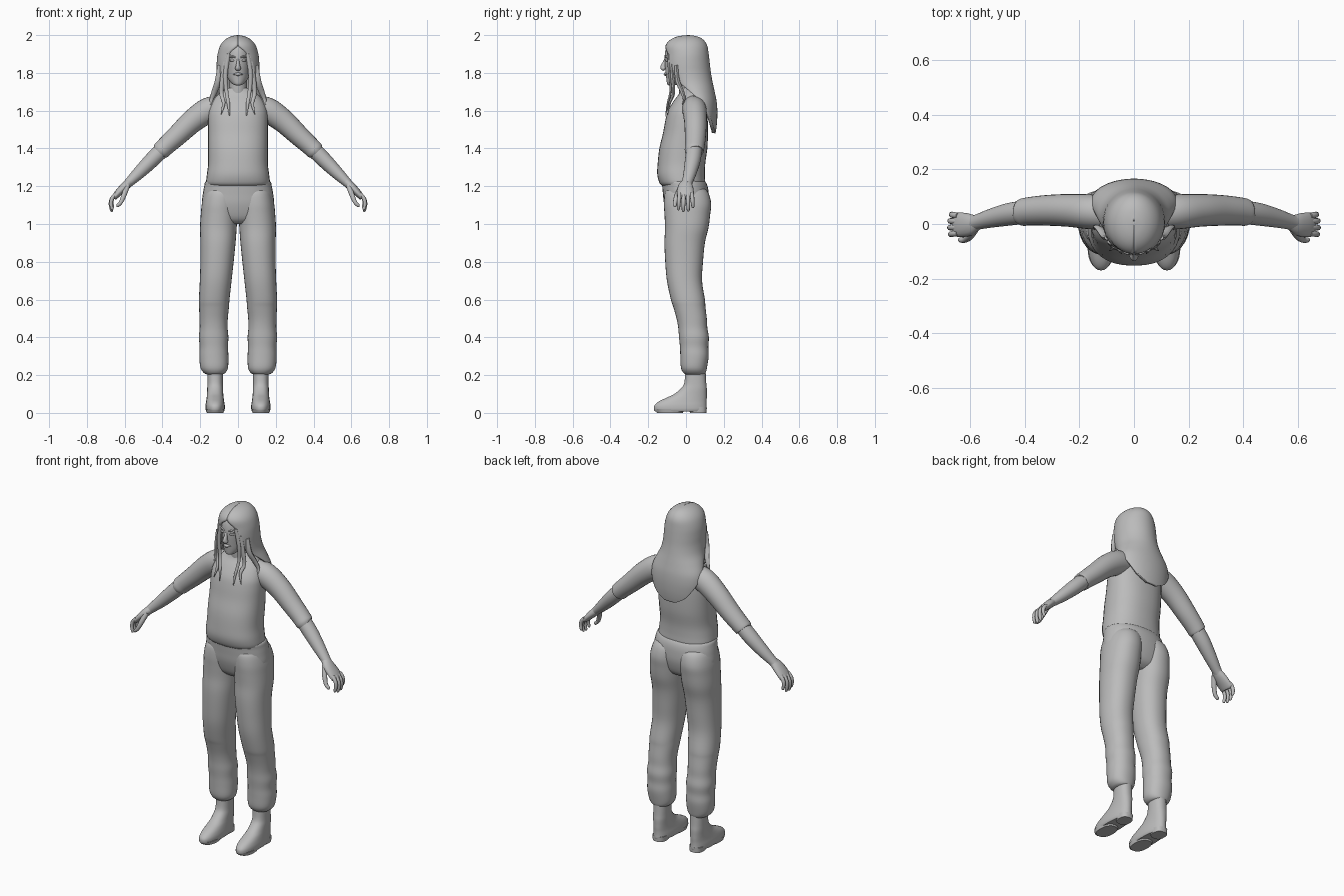
import bpy, math
from mathutils import Vector

grey = bpy.data.materials.new("plain grey")
grey.diffuse_color = (0.5, 0.5, 0.5, 1)


def spline(rows, steps=4):
    """Catmull-Rom interpolation through rows of numbers."""
    out = []
    for i in range(len(rows) - 1):
        a, b, c, d = (rows[max(0, min(len(rows) - 1, i + k))] for k in (-1, 0, 1, 2))
        for s in range(steps):
            t = s / steps
            out.append([0.5 * (2 * q + (r - p) * t + (2 * p - 5 * q + 4 * r - w) * t * t
                               + (3 * q - p - 3 * r + w) * t ** 3)
                        for p, q, r, w in zip(a, b, c, d)])
    out.append(list(rows[-1]))
    return out


def make(name, verts, faces, mirror=False, solid=0, angle=55):
    me = bpy.data.meshes.new(name)
    me.from_pydata(verts, [], faces)
    me.materials.append(grey)
    me.polygons.foreach_set("use_smooth", [True] * len(me.polygons))
    me.set_sharp_from_angle(angle=math.radians(angle))
    ob = bpy.data.objects.new(name, me)
    bpy.context.collection.objects.link(ob)
    if solid:
        m = ob.modifiers.new("thickness", 'SOLIDIFY')
        m.thickness, m.offset = solid, -1
    if mirror:
        m = ob.modifiers.new("mirror", 'MIRROR')
        m.use_mirror_merge = False
    return ob


def skin(name, rings, **kw):
    """Bridge closed rings and cap both ends."""
    n = len(rings[0])
    verts = [p for r in rings for p in r]
    faces = [(i * n + j, i * n + (j + 1) % n, (i + 1) * n + (j + 1) % n, (i + 1) * n + j)
             for i in range(len(rings) - 1) for j in range(n)]
    last = (len(rings) - 1) * n
    faces += [tuple(range(n))[::-1], tuple(range(last, last + n))]
    return make(name, verts, faces, **kw)


def power(v, e):
    return math.copysign(abs(v) ** (2 / e), v)


def loft(name, rows, e=2.0, n=32, steps=4, **kw):
    """Stack of level rings, bottom to top: z, centre x, centre y, radius x, radius y."""
    rings = [[(cx + rx * power(math.cos(2 * math.pi * j / n), e),
               cy + ry * power(math.sin(2 * math.pi * j / n), e), z) for j in range(n)]
             for z, cx, cy, rx, ry in spline(rows, steps)]
    return skin(name, rings, **kw)


def tube(name, rows, n=16, steps=4, **kw):
    """Tube along a path: x, y, z, radius across y, other radius."""
    pts = spline(rows, steps)
    rings = []
    for i, (x, y, z, ra, rb) in enumerate(pts):
        t = (Vector(pts[min(i + 1, len(pts) - 1)][:3]) - Vector(pts[max(i - 1, 0)][:3])).normalized()
        u = (Vector((0, 1, 0)) - t * t.y).normalized()
        v = t.cross(u)
        rings.append([Vector((x, y, z)) + u * ra * math.cos(2 * math.pi * j / n)
                      + v * rb * math.sin(2 * math.pi * j / n) for j in range(n)])
    return skin(name, rings, **kw)


# shirt body
loft("shirt", [(1.20, 0, -.015, .150, .105), (1.215, 0, -.019, .168, .120), (1.26, 0, -.026, .165, .126),
               (1.32, 0, -.024, .158, .126), (1.40, 0, -.014, .158, .127), (1.48, 0, -.003, .158, .119),
               (1.55, 0, .003, .158, .112), (1.60, 0, .008, .154, .103), (1.65, 0, .018, .135, .084),
               (1.69, 0, .025, .100, .062), (1.72, 0, .020, .055, .050)], e=2.3)

# sleeves with cuff, forearms
tube("sleeve", [(.09, .04, 1.62, .06, .062), (.16, .045, 1.60, .064, .068), (.24, .05, 1.545, .060, .062),
                (.32, .05, 1.47, .056, .055), (.38, .047, 1.415, .052, .050),
                (.408, .043, 1.388, .050, .048), (.413, .043, 1.383, .042, .041)], n=24, mirror=True)
tube("forearm", [(.38, .045, 1.415, .042, .042), (.45, .037, 1.345, .042, .041),
                 (.52, .022, 1.275, .035, .034), (.575, .007, 1.222, .028, .025),
                 (.59, .004, 1.208, .028, .023)], n=20, mirror=True)

# hands
tube("palm", [(.57, .007, 1.226, .024, .022), (.60, -.002, 1.198, .040, .023), (.635, -.003, 1.163, .045, .019),
              (.655, -.002, 1.140, .042, .014), (.658, -.002, 1.136, .030, .008)], mirror=True)
for k, (y, length) in enumerate([(-.034, .9), (-.012, 1), (.010, .97), (.031, .78)]):
    path = [(0, 0, .011), (.023, -.026, .011), (.030, -.056, .010), (.024, -.088, .008), (.021, -.096, .003)]
    tube("finger_%d" % (k + 1), [(.645 + dx * length, y * (1 + .25 * i / 4), 1.160 + dz * length, r, r)
                                 for i, (dx, dz, r) in enumerate(path)], n=10, mirror=True)
tube("thumb", [(.585, -.022, 1.205, .015, .015), (.603, -.046, 1.155, .014, .014), (.620, -.058, 1.115, .011, .011),
               (.638, -.058, 1.097, .009, .009), (.643, -.057, 1.094, .003, .003)], n=10, mirror=True)

# trousers
loft("trouser_waist", [(1.00, 0, .0, .10, .06), (1.03, 0, .003, .170, .095), (1.10, 0, .002, .191, .117),
                       (1.16, 0, -.001, .186, .121), (1.20, 0, -.006, .179, .120), (1.225, 0, -.014, .172, .115),
                       (1.23, 0, -.014, .150, .100)], e=2.2)
loft("trouser_leg", [(.203, .124, .046, .038, .045), (.212, .124, .045, .057, .059), (.24, .126, .042, .073, .069),
                     (.30, .128, .045, .077, .075), (.35, .128, .043, .075, .075), (.40, .129, .042, .078, .079),
                     (.45, .129, .036, .074, .077), (.50, .129, .030, .075, .080), (.56, .127, .018, .079, .085),
                     (.60, .126, .010, .081, .090), (.70, .118, -.008, .084, .093), (.80, .111, -.010, .088, .100),
                     (.90, .106, -.007, .093, .107), (.98, .104, .004, .097, .115), (1.05, .100, .007, .097, .121),
                     (1.11, .096, .008, .095, .125), (1.17, .088, .003, .086, .113), (1.20, .085, 0, .060, .080)],
     e=2.2, mirror=True)

# shoes
loft("shoe", [(.008, .121, -.030, .047, .135), (.02, .121, -.030, .051, .140), (.04, .121, -.029, .051, .138),
              (.06, .121, -.018, .048, .127), (.08, .121, .003, .045, .107), (.10, .121, .024, .043, .086),
              (.13, .121, .042, .042, .068), (.16, .121, .049, .041, .058), (.22, .121, .050, .041, .054)],
     e=2.3, mirror=True)
loft("shoe_heel", [(0, .121, .064, .038, .044), (.03, .121, .064, .040, .045)], e=2.6, steps=1, mirror=True)
loft("shoe_sole", [(0, .121, -.085, .044, .068), (.02, .121, -.085, .049, .080)], e=2.3, steps=1, mirror=True)

# neck and head
loft("neck", [(1.66, 0, .020, .055, .052), (1.72, 0, .012, .047, .050), (1.80, 0, .010, .047, .050)])
loft("head", [(1.734, 0, -.078, .012, .014), (1.742, 0, -.064, .030, .036), (1.77, 0, -.036, .053, .068),
              (1.81, 0, -.015, .065, .094), (1.85, 0, -.005, .071, .108), (1.90, 0, 0, .075, .112),
              (1.94, 0, 0, .068, .100), (1.97, 0, 0, .045, .070), (1.98, 0, 0, .020, .030)])

# face details
tube("nose", [(0, -.106, 1.878, .006, .006), (0, -.113, 1.855, .010, .008), (0, -.120, 1.835, .015, .012),
              (0, -.119, 1.823, .014, .016), (0, -.113, 1.815, .006, .010)], n=12)
tube("lips", [(-.024, -.099, 1.792, .004, .002), (-.012, -.106, 1.794, .008, .006), (0, -.109, 1.793, .009, .009),
              (.012, -.106, 1.794, .008, .006), (.024, -.099, 1.792, .004, .002)], n=12)
tube("eye", [(.016, -.104, 1.864, .003, .002), (.023, -.102, 1.866, .008, .006), (.031, -.099, 1.867, .009, .007),
             (.039, -.094, 1.866, .007, .005), (.045, -.089, 1.865, .003, .002)], n=12, mirror=True)
tube("brow", [(.012, -.108, 1.882, .006, .004), (.030, -.102, 1.887, .008, .005), (.050, -.085, 1.880, .006, .003)],
     n=10, mirror=True)

# long hair, an open-fronted cape: z, centre y, radius x, radius y, half angle from the back
hair = spline([(2.0, .012, .002, .003, 180), (1.993, .008, .038, .052, 180), (1.975, .004, .070, .088, 180),
               (1.945, .002, .094, .110, 178), (1.90, .005, .108, .115, 152), (1.85, .006, .113, .120, 148),
               (1.80, .011, .115, .121, 141), (1.75, .027, .122, .114, 125), (1.70, .050, .140, .102, 106),
               (1.65, .070, .157, .092, 86), (1.60, .079, .160, .087, 70), (1.55, .081, .155, .084, 52),
               (1.51, .080, .150, .081, 36), (1.48, .077, .145, .079, 14)])
N = 40
verts = []
for z, cy, rx, ry, a in hair:
    for j in range(N + 1):
        t = math.radians(min(a, 180)) * (2 * j / N - 1)
        verts.append((rx * math.sin(t), cy + ry * math.cos(t), z))
faces = [(i * (N + 1) + j, i * (N + 1) + j + 1, (i + 1) * (N + 1) + j + 1, (i + 1) * (N + 1) + j)
         for i in range(len(hair) - 1) for j in range(N)]
make("long_hair", verts, faces, solid=.018)

# loose strands framing the face and lying on the chest and shoulders
strands = [
    [(.050, -.094, 1.90, .010), (.066, -.086, 1.80, .012), (.062, -.080, 1.71, .010), (.050, -.098, 1.63, .008),
     (.046, -.108, 1.57, .002)],
    [(.070, -.078, 1.86, .012), (.082, -.070, 1.76, .014), (.088, -.066, 1.69, .011), (.076, -.086, 1.64, .009),
     (.090, -.098, 1.58, .002)],
    [(.095, -.050, 1.84, .014), (.105, -.045, 1.76, .017), (.125, -.020, 1.70, .015), (.140, -.010, 1.66, .010),
     (.145, -.020, 1.63, .002)]]
for k, s in enumerate(strands):
    tube("hair_strand_%d" % (k + 1), [(x, y, z, r * .7, r) for x, y, z, r in s], n=8, mirror=True)
